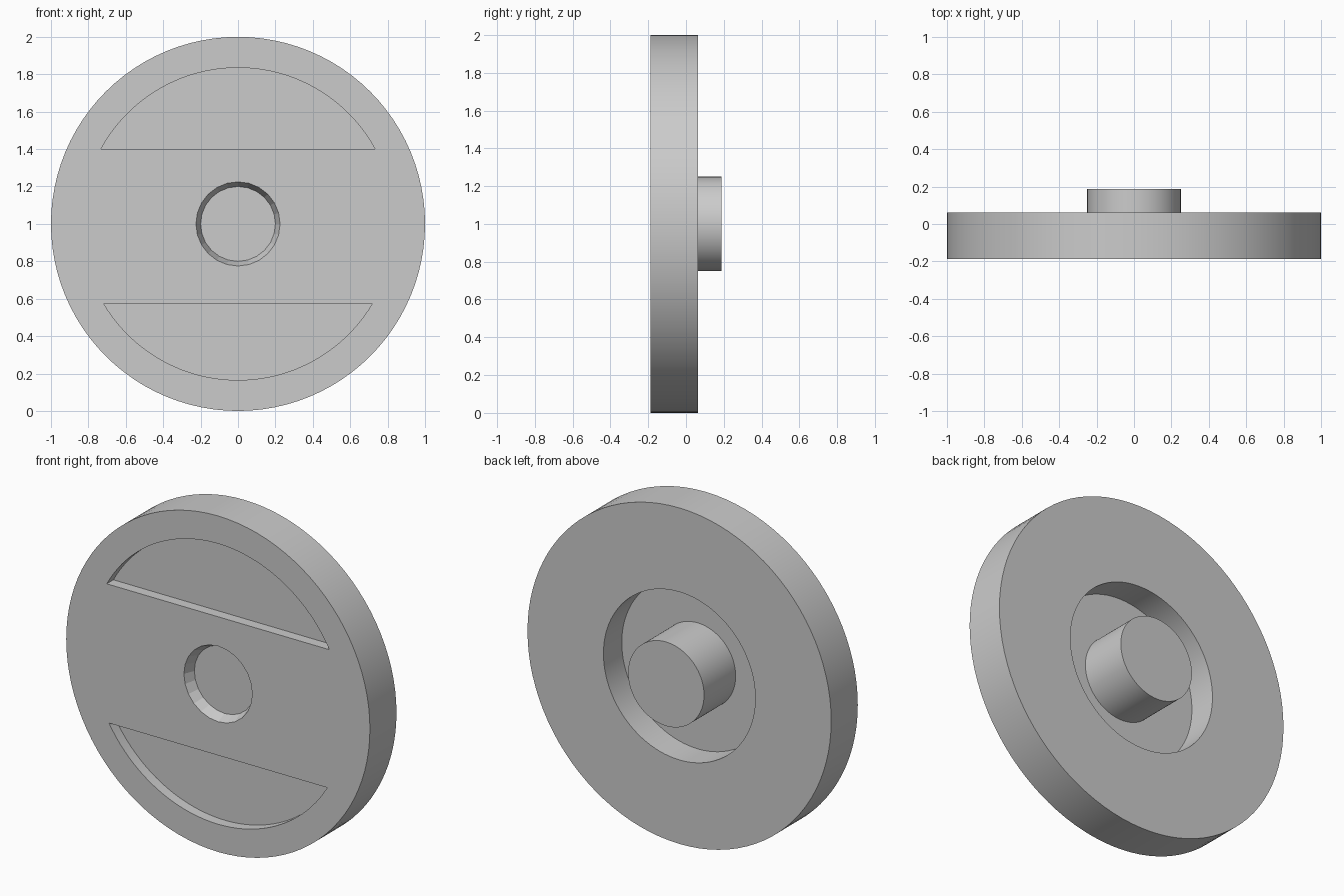
import bpy, bmesh
from math import radians, asin, cos, sin, pi
from mathutils import Matrix, Vector

cube = bpy.data.objects.get("Cube")
if cube:
    bpy.data.objects.remove(cube, do_unlink=True)

FRONT, BACK, BOSS_END = -0.1875, 0.0625, 0.1875
POCKET_FLOOR, RECESS_FLOOR = -0.125, -0.11
CENTRE = Vector((0, 0, 1))

grey = bpy.data.materials.new("plain grey")
grey.use_nodes = True
colour = (0.6, 0.6, 0.6, 1)
grey.diffuse_color = colour
grey.node_tree.nodes["Principled BSDF"].inputs["Base Color"].default_value = colour


def make_object(name, bm):
    bmesh.ops.recalc_face_normals(bm, faces=bm.faces)
    mesh = bpy.data.meshes.new(name)
    bm.to_mesh(mesh)
    bm.free()
    mesh.materials.append(grey)
    obj = bpy.data.objects.new(name, mesh)
    obj.location = CENTRE
    bpy.context.collection.objects.link(obj)
    return obj


def lathe(name, profile, steps):
    """Turn a (radius, y) profile about the y axis."""
    bm = bmesh.new()
    verts = [bm.verts.new((r, y, 0)) for r, y in profile]
    edges = [bm.edges.new(pair) for pair in zip(verts, verts[1:])]
    bmesh.ops.spin(bm, geom=verts + edges, cent=(0, 0, 0), axis=(0, 1, 0),
                   angle=2 * pi, steps=steps)
    bmesh.ops.remove_doubles(bm, verts=bm.verts, dist=1e-5)
    return make_object(name, bm)


def segment_cutter(name, radius, chord, side):
    """Prism with a circular-segment outline, above or below the hub."""
    start = asin(chord / radius)
    bm = bmesh.new()
    outline = []
    for i in range(41):
        a = start + (pi - 2 * start) * i / 40
        outline.append(bm.verts.new((radius * cos(a), FRONT - 0.1, side * radius * sin(a))))
    face = bm.faces.new(outline)
    new = bmesh.ops.extrude_face_region(bm, geom=[face])["geom"]
    bmesh.ops.translate(bm, verts=[v for v in new if isinstance(v, bmesh.types.BMVert)],
                        vec=(0, POCKET_FLOOR - FRONT + 0.1, 0))
    return make_object(name, bm)


# Disc with the rear recess and the boss, turned in one piece
wheel = lathe("wheel_disc", [
    (0, FRONT), (1, FRONT), (1, BACK), (0.5, BACK), (0.5, RECESS_FLOOR),
    (0.25, RECESS_FLOOR), (0.25, BOSS_END), (0, BOSS_END)], 96)

# Front pockets and the tapered centre hole
cutters = [
    segment_cutter("upper_pocket_cutter", 0.835, 0.4, 1),
    segment_cutter("lower_pocket_cutter", 0.835, 0.425, -1),
    lathe("centre_hole_cutter", [(0, POCKET_FLOOR), (0.2, POCKET_FLOOR), (0.225, FRONT),
                                 (0.245, FRONT - 0.05), (0, FRONT - 0.05)], 24),
]
bpy.ops.object.select_all(action="DESELECT")
wheel.select_set(True)
bpy.context.view_layer.objects.active = wheel
for cutter in cutters:
    cutter.hide_render = True
    mod = wheel.modifiers.new(cutter.name, "BOOLEAN")
    mod.operation = "DIFFERENCE"
    mod.solver = "EXACT"
    mod.object = cutter
    bpy.ops.object.modifier_apply(modifier=mod.name)
for cutter in cutters:
    bpy.data.objects.remove(cutter, do_unlink=True)

bpy.ops.object.shade_smooth_by_angle(angle=radians(10))
